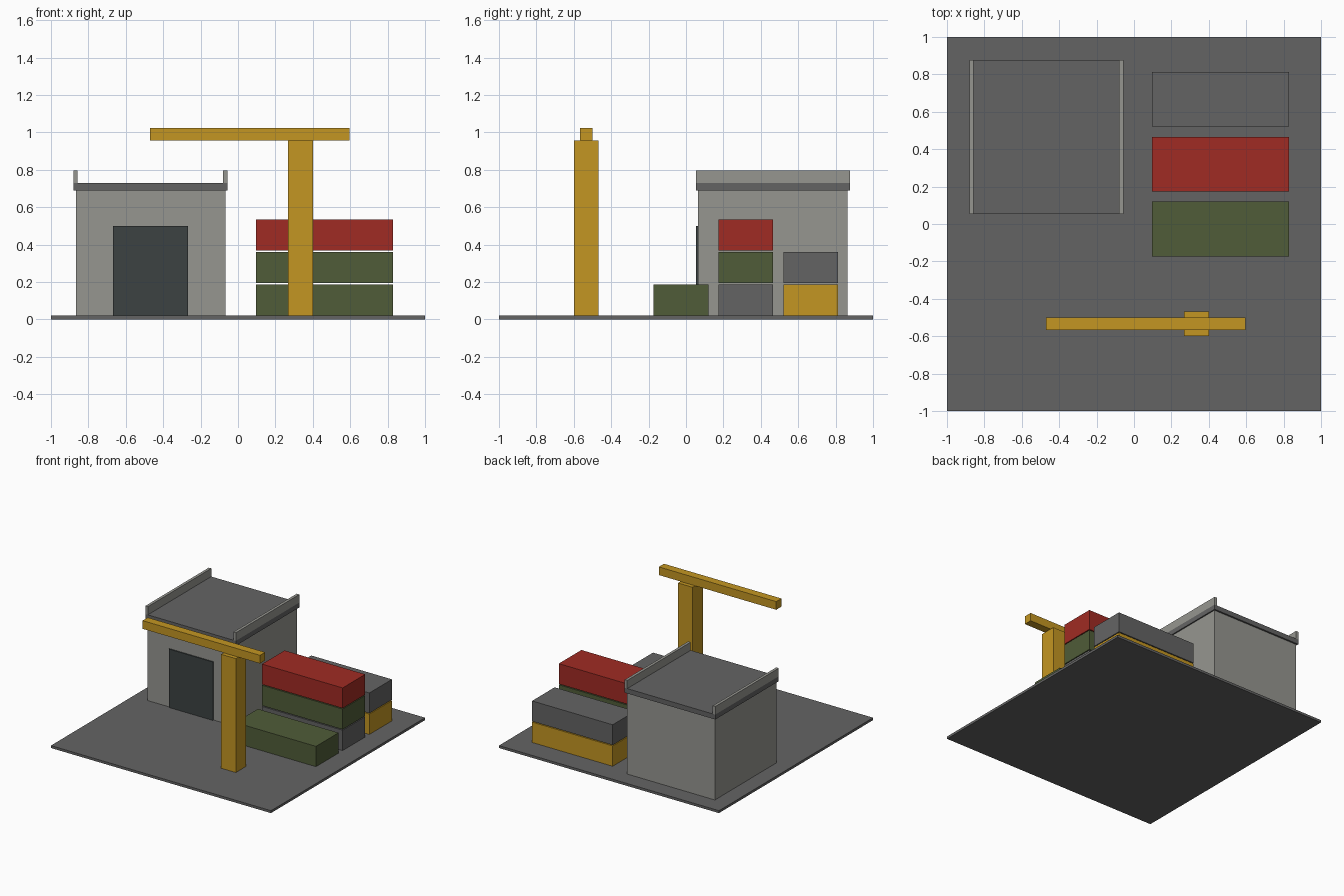
import bpy

cube = bpy.data.objects.get("Cube")
if cube:
    bpy.data.objects.remove(cube, do_unlink=True)


def material(name, color):
    m = bpy.data.materials.new(name)
    m.use_nodes = True
    m.diffuse_color = (*color, 1)
    bsdf = next(n for n in m.node_tree.nodes if n.type == 'BSDF_PRINCIPLED')
    bsdf.inputs["Base Color"].default_value = (*color, 1)
    return m


grey = material("dark grey", (0.127, 0.127, 0.127))
concrete = material("concrete", (0.305, 0.305, 0.28))
slate = material("door slate", (0.045, 0.054, 0.055))
red = material("red", (0.352, 0.024, 0.017))
green = material("olive green", (0.08, 0.107, 0.04))
yellow = material("crane yellow", (0.55, 0.305, 0.016))


def box(name, mat, x, y, z):
    """Box spanning the given (low, high) range on each axis."""
    spans = (x, y, z)
    bpy.ops.mesh.primitive_cube_add(size=1, location=[(a + b) / 2 for a, b in spans])
    ob = bpy.context.object
    ob.name = name
    ob.scale = [b - a for a, b in spans]
    bpy.ops.object.transform_apply(location=False, rotation=False, scale=True)
    ob.data.materials.append(mat)
    return ob


FLOOR = 0.02

# Yard slab
box("ground_slab", grey, (-1, 1), (-1, 1), (0, FLOOR))

# Warehouse with overhanging roof, side parapets and front door
box("warehouse_walls", concrete, (-0.867, -0.067), (0.063, 0.863), (FLOOR, 0.69))
box("warehouse_roof", grey, (-0.88, -0.057), (0.053, 0.877), (0.69, 0.73))
for side, x in (("right", -0.88), ("left", -0.08)):
    box(side + "_parapet", concrete, (x, x + 0.023), (0.053, 0.877), (0.73, 0.797))
box("warehouse_door", slate, (-0.667, -0.267), (0.054, 0.063), (FLOOR, 0.5))

# Stacked cargo containers, each row listed from the bottom up
rows = {
    "front": (-0.173, [green]),
    "middle": (0.173, [grey, green, red]),
    "back": (0.52, [yellow, grey]),
}
for row, (y, stack) in rows.items():
    for level, mat in enumerate(stack):
        z = FLOOR + level * 0.174
        box(f"{row}_container_{level + 1}", mat, (0.097, 0.83), (y, y + 0.293), (z, z + 0.167))

# Crane post and beam
box("crane_post", yellow, (0.267, 0.4), (-0.6, -0.467), (FLOOR, 0.956))
box("crane_beam", yellow, (-0.47, 0.597), (-0.567, -0.5), (0.956, 1.023))
